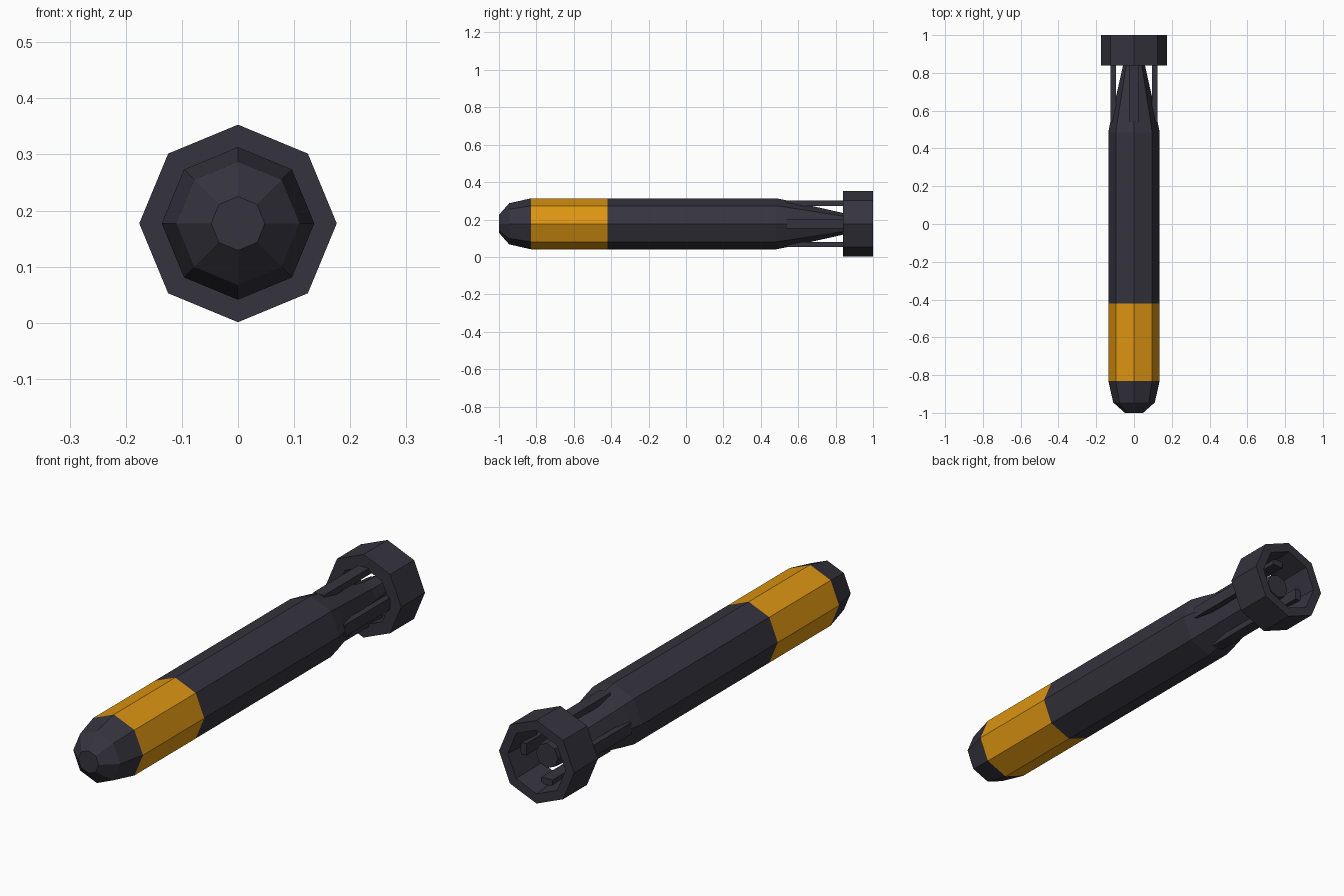
import bpy, bmesh, math
from mathutils import Matrix

if "Cube" in bpy.data.objects:
    bpy.data.objects.remove(bpy.data.objects["Cube"])

ZC = 0.177  # height of the long axis
N = 8


def material(name, rgb):
    m = bpy.data.materials.new(name)
    m.diffuse_color = (*rgb, 1)
    m.use_nodes = True
    m.node_tree.nodes["Principled BSDF"].inputs["Base Color"].default_value = m.diffuse_color
    return m


DARK = material("dark_grey", (0.036, 0.034, 0.048))
AMBER = material("amber", (0.72, 0.30, 0.006))


def finish(name, bm, mats):
    bmesh.ops.recalc_face_normals(bm, faces=bm.faces)
    me = bpy.data.meshes.new(name)
    bm.to_mesh(me)
    bm.free()
    for m in mats:
        me.materials.append(m)
    ob = bpy.data.objects.new(name, me)
    bpy.context.collection.objects.link(ob)
    return ob


def lathe(name, profile, mats, closed=False, band=None):
    """Eight-sided solid around the y axis; profile is (y, radius)."""
    bm = bmesh.new()
    rings = [[bm.verts.new((r * math.cos(math.tau * i / N), y,
                            ZC + r * math.sin(math.tau * i / N)))
              for i in range(N)] for y, r in profile]
    pairs = list(zip(rings, rings[1:]))
    if closed:
        pairs.append((rings[-1], rings[0]))
    else:
        bm.faces.new(rings[0])
        bm.faces.new(rings[-1])
    for a, b in pairs:
        for i in range(N):
            j = (i + 1) % N
            bm.faces.new((a[i], a[j], b[j], b[i]))
    if band:
        for f in bm.faces:
            if band[0] < f.calc_center_median().y < band[1]:
                f.material_index = 1
    return finish(name, bm, mats)


# Hull with coloured band and tapering tail
lathe("hull", [(-1, 0.048), (-0.945, 0.11), (-0.83, 0.136), (-0.42, 0.136),
               (0.485, 0.136), (0.545, 0.124), (0.84, 0.058), (0.93, 0.052)],
      [DARK, AMBER], band=(-0.83, -0.42))

# Tail shroud ring
lathe("tail_ring", [(0.84, 0.176), (1.0, 0.176), (1.0, 0.135), (0.84, 0.122)],
      [DARK], closed=True)

# Four struts joining the hull to the ring
for k, side in enumerate(("right", "top", "left", "bottom")):
    bm = bmesh.new()
    bmesh.ops.create_cube(bm, size=1)
    bmesh.ops.transform(bm, verts=bm.verts, matrix=(
        Matrix.Translation((0, 0, ZC)) @ Matrix.Rotation(k * math.pi / 2, 4, 'Y')
        @ Matrix.Translation((0.110, 0.735, 0)) @ Matrix.Diagonal((0.027, 0.39, 0.05, 1))))
    finish(side + "_strut", bm, [DARK])
